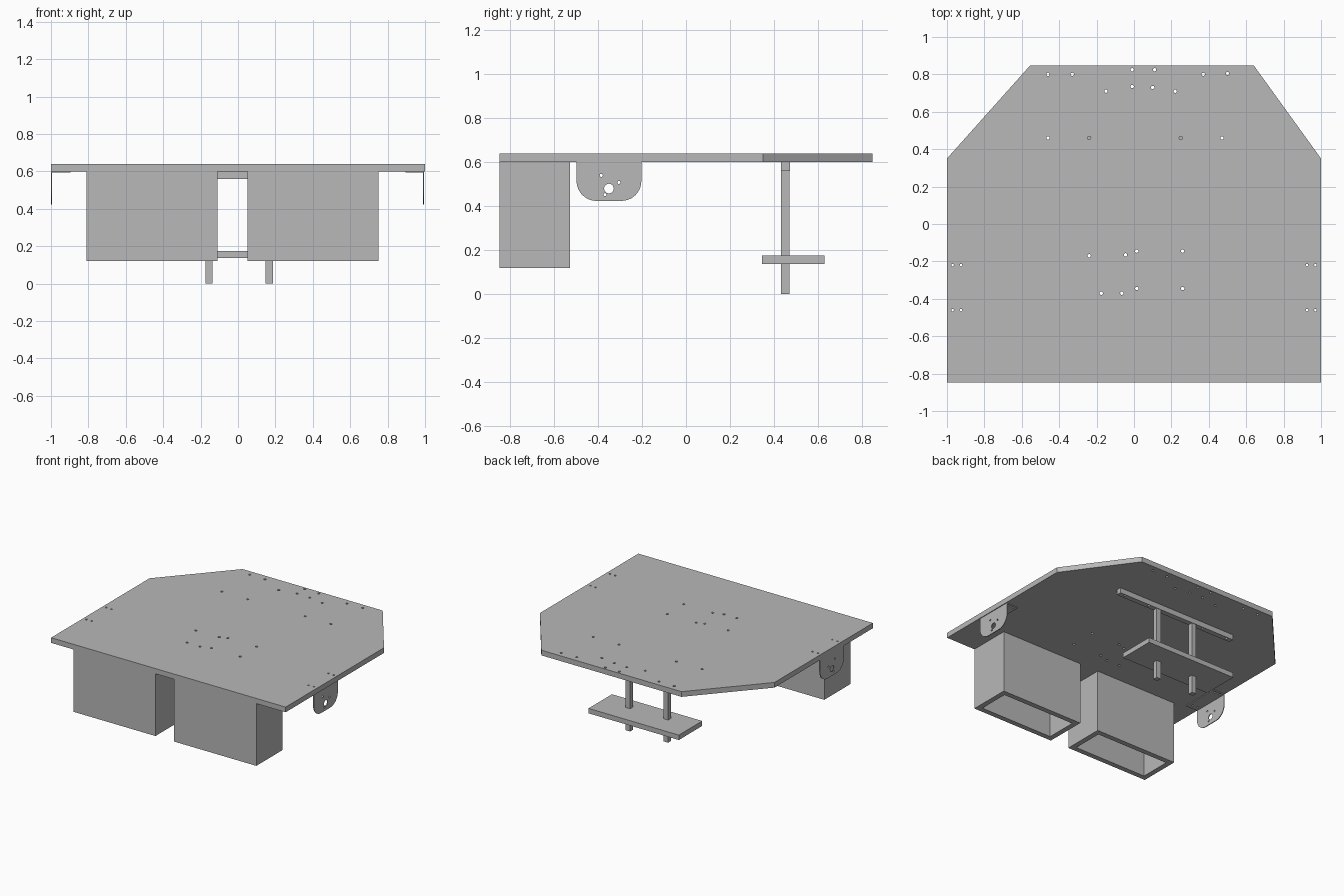
import bpy, bmesh, math
from mathutils import Matrix

if "Cube" in bpy.data.objects:
    bpy.data.objects.remove(bpy.data.objects["Cube"])

grey = bpy.data.materials.new("plain_grey")
grey.diffuse_color = (0.48, 0.48, 0.48, 1)
grey.use_nodes = True
grey.node_tree.nodes["Principled BSDF"].inputs["Base Color"].default_value = grey.diffuse_color


def circle(cx, cy, r, n=16):
    return [(cx + r * math.cos(2 * math.pi * i / n),
             cy + r * math.sin(2 * math.pi * i / n)) for i in range(n)]


def rect(x0, x1, y0, y1):
    return [(x0, y0), (x1, y0), (x1, y1), (x0, y1)]


def slab(name, loops, lo, hi, along_x=False):
    """Fill an outline with holes and extrude it from lo to hi (along z, or x)."""
    cu = bpy.data.curves.new(name, 'CURVE')
    cu.dimensions = '2D'
    cu.fill_mode = 'BOTH'
    cu.extrude = (hi - lo) / 2
    for pts in loops:
        sp = cu.splines.new('POLY')
        sp.points.add(len(pts) - 1)
        for p, (a, b) in zip(sp.points, pts):
            p.co = (a, b, 0, 1)
        sp.use_cyclic_u = True
    tmp = bpy.data.objects.new(name + "_outline", cu)
    bpy.context.collection.objects.link(tmp)
    dg = bpy.context.evaluated_depsgraph_get()
    me = bpy.data.meshes.new_from_object(tmp.evaluated_get(dg))
    bpy.data.objects.remove(tmp)
    m = Matrix.Translation((0, 0, (lo + hi) / 2))
    if along_x:   # local (x, y, z) -> world (y, z, x)
        m = Matrix(((0, 0, 1, 0), (1, 0, 0, 0), (0, 1, 0, 0), (0, 0, 0, 1))) @ m
    bm = bmesh.new()
    bm.from_mesh(me)
    bm.transform(m)
    bmesh.ops.remove_doubles(bm, verts=bm.verts, dist=1e-5)
    bmesh.ops.recalc_face_normals(bm, faces=bm.faces)
    for f in bm.faces:
        f.smooth = False
    bm.to_mesh(me)
    bm.free()
    me.materials.clear()
    me.materials.append(grey)
    ob = bpy.data.objects.new(name, me)
    bpy.context.collection.objects.link(ob)
    return ob


# top board with clipped rear corners and drilled holes
R = 0.009
bar_holes = [(x, 0.46) for x in (-0.46, -0.24, 0.25, 0.47)]
flange_holes = [(x, y) for x in (0.925, 0.97) for y in (-0.22, -0.46)]
board_holes = [(-0.46, 0.80), (-0.33, 0.80), (0.37, 0.80), (0.50, 0.805),
               (-0.01, 0.825), (0.11, 0.825), (-0.01, 0.735), (0.10, 0.73),
               (-0.15, 0.71), (0.22, 0.71),
               (-0.24, -0.17), (-0.045, -0.165), (0.015, -0.145), (0.26, -0.145),
               (-0.175, -0.37), (-0.065, -0.37), (0.015, -0.345), (0.26, -0.345)]
outline = [(-1, -0.848), (1, -0.848), (1, 0.35), (0.64, 0.848), (-0.555, 0.848), (-1, 0.35)]
holes = [circle(x, y, R) for x, y in board_holes + bar_holes]
holes += [circle(s * x, y, 0.007) for s in (-1, 1) for x, y in flange_holes]
slab("top_board", [outline] + holes, 0.60, 0.64)

# two hollow boxes under the front edge, open at the bottom
T = 0.04
for name, x0 in (("left_box", -0.81), ("right_box", 0.05)):
    x1, y0, y1 = x0 + 0.70, -0.848, -0.527
    slab(name, [rect(x0, x1, y0, y1), rect(x0 + T, x1 - T, y0 + T, y1 - T)], 0.12, 0.60)

# rear crossbar, two hanging posts and the low shelf
slab("crossbar", [rect(-0.51, 0.52, 0.432, 0.472)] + [circle(x, y, R) for x, y in bar_holes],
     0.56, 0.60)
posts = [rect(x - 0.019, x + 0.019, 0.432, 0.469) for x in (-0.156, 0.167)]
for name, p in zip(("left_post", "right_post"), posts):
    slab(name, [p], 0.0, 0.56)
slab("shelf", [rect(-0.38, 0.39, 0.345, 0.63)] + posts, 0.137, 0.175)

# thin side brackets: rounded hanging plate plus a flange under the board
Y0, Y1, ZB, CR = -0.497, -0.203, 0.424, 0.09
plate = [(Y1, 0.60), (Y0, 0.60)]
for cy, start in ((Y0 + CR, math.pi), (Y1 - CR, 1.5 * math.pi)):
    for i in range(11):
        a = start + i * math.pi / 20
        plate.append((cy + CR * math.cos(a), ZB + CR + CR * math.sin(a)))
plate_holes = [circle(-0.35, 0.48, 0.022, 24)]
plate_holes += [circle(y, z, 0.007) for y, z in ((-0.385, 0.54), (-0.305, 0.508), (-0.368, 0.452))]
for side, s, edge in (("left", -1, 1.0), ("right", 1, 0.994)):
    lo, hi = sorted((s * edge, s * (edge - 0.006)))
    slab(side + "_bracket_plate", [plate] + plate_holes, lo, hi, along_x=True)
    fx = sorted((s * 0.895, s * (edge - 0.006)))
    slab(side + "_bracket_flange",
         [rect(fx[0], fx[1], Y0, Y1)] + [circle(s * x, y, 0.007) for x, y in flange_holes],
         0.594, 0.60)
